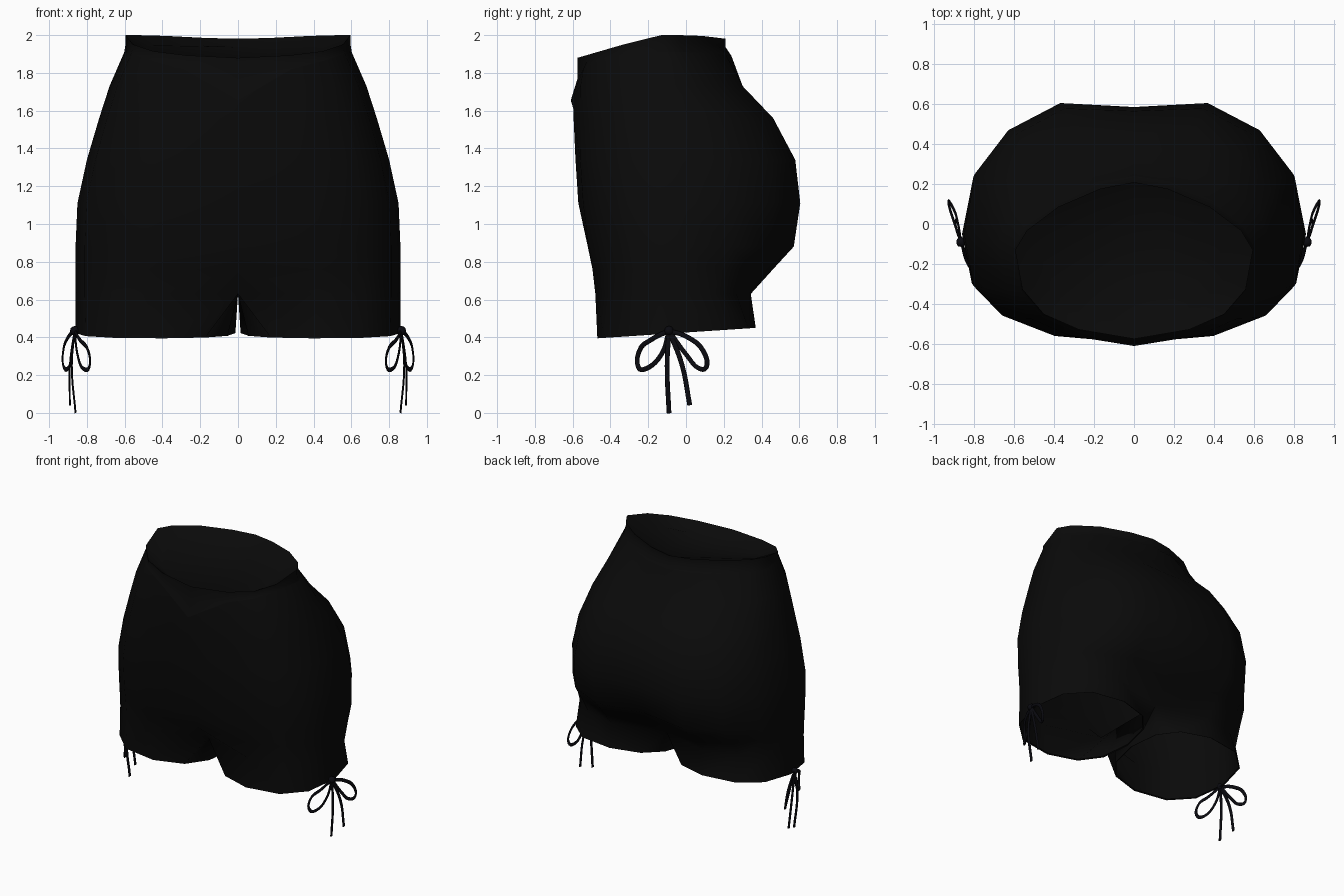
import bpy, bmesh, math
from mathutils import Vector

cube = bpy.data.objects.get("Cube")
if cube:
    bpy.data.objects.remove(cube)


def material(name, color):
    m = bpy.data.materials.new(name)
    m.use_nodes = True
    m.diffuse_color = color
    m.node_tree.nodes["Principled BSDF"].inputs["Base Color"].default_value = color
    return m


black = material("black fabric", (0.003, 0.003, 0.003, 1))
cord_black = material("blue black cord", (0.003, 0.003, 0.005, 1))
STEPS = 8


def rim_height(y):
    return 2.0 - 0.29 * max(0, -0.16 - y) - 0.12 * max(0, y - 0.05)


def half_ring(z, w, yf, yb, cf, cb, ym, ef, eb):
    """Half outline from front centre to back centre on the +x side."""
    pts = []
    for i in range(STEPS + 1):
        a = math.pi * i / STEPS
        c = math.cos(a)
        front = i <= STEPS // 2
        e = ef if front else eb
        k = min(1, 1.06 * abs(c) ** e)
        y = ym + ((yf if front else yb) - ym) * k
        x = w * abs(math.sin(a)) ** e
        if i == 0:
            x, y = 0, cf
        if i == STEPS:
            x, y = 0, cb
        pts.append(Vector((x, y, z)))
    return pts


def leg_ring(z, scale):
    """Closed leg outline: outer points first, then the inner thigh."""
    pts = []
    outer, inner = STEPS, 4
    for i in range(outer + inner):
        deg = -125 + 250 * i / outer if i <= outer else 125 + 110 * (i - outer) / inner
        a = math.radians(deg)
        c, s = math.cos(a), math.sin(a)
        x = 0.437 + 0.423 * scale * math.copysign(abs(c) ** 0.85, c)
        y = -0.05 + 0.42 * scale * math.copysign(abs(s) ** 0.85, s)
        pts.append(Vector((x, y, z + 0.066 * (y + 0.465))))
    return pts


def bridge(bm, a, b, closed=False):
    n = len(a)
    for i in range(n if closed else n - 1):
        j = (i + 1) % n
        bm.faces.new((a[i], a[j], b[j], b[i]))


def add_loop(bm, pts):
    return [bm.verts.new(p) for p in pts]


def finish(bm, name, mat, angle):
    bmesh.ops.recalc_face_normals(bm, faces=bm.faces)
    me = bpy.data.meshes.new(name)
    bm.to_mesh(me)
    bm.free()
    ob = bpy.data.objects.new(name, me)
    bpy.context.collection.objects.link(ob)
    me.materials.append(mat)
    bpy.ops.object.select_all(action="DESELECT")
    ob.select_set(True)
    bpy.context.view_layer.objects.active = ob
    bpy.ops.object.shade_smooth_by_angle(angle=math.radians(angle))
    return ob


def mirrored(ob):
    m = ob.modifiers.new("mirror", "MIRROR")
    m.use_clip = True
    m.merge_threshold = 0.0005


# Waistband outline: sloping rim and pointed lower edge
rim = half_ring(0, 0.595, -0.53, 0.19, -0.575, 0.21, -0.13, 0.8, 1.3)
for p in rim:
    p.z = rim_height(p.y)
lower = half_ring(0, 0.602, -0.545, 0.225, -0.61, 0.24, -0.12, 0.78, 1.25)
middle = []
for i, (p, t) in enumerate(zip(lower, rim)):
    p.z = min(1.655 + 0.58 * p.x, t.z - 0.05) if i < STEPS // 2 else t.z - 0.09
    middle.append(Vector((t.x, t.y, (t.z + p.z) / 2)))

# Waistband closed by a shallow dish, deepest near the front
bm = bmesh.new()
top = add_loop(bm, rim)
mid = add_loop(bm, middle)
bridge(bm, top, mid)
bridge(bm, mid, add_loop(bm, lower))
dish = add_loop(bm, [(p.x * 0.8, -0.2 + (p.y + 0.2) * 0.8, p.z - 0.05 + 0.03 * p.y)
                     for p in rim])
bridge(bm, top, dish)
bm.faces.new(dish)
mirrored(finish(bm, "waistband", black, 100))

# Shorts: hip rings from the waistband down to the crotch
rings = [lower]
for row in [
    (1.73, 0.68, -0.56, 0.31, -0.595, 0.30, -0.1, 0.78, 1.05),
    (1.56, 0.735, -0.56, 0.47, -0.595, 0.455, -0.07, 0.75, 0.93),
    (1.34, 0.80, -0.56, 0.585, -0.585, 0.565, -0.05, 0.73, 0.87),
    (1.11, 0.85, -0.545, 0.612, -0.57, 0.585, -0.05, 0.73, 0.87),
    (0.88, 0.86, -0.515, 0.577, -0.52, 0.51, -0.05, 0.73, 0.87),
    (0.76, 0.86, -0.495, 0.465, -0.49, 0.37, -0.05, 0.73, 0.85),
    (0.63, 0.86, -0.48, 0.345, -0.36, 0.24, -0.05, 0.73, 0.8),
]:
    rings.append(half_ring(*row))
for p, above in zip(rings[1], rings[0]):
    p.z = min(p.z, above.z - 0.05)

bm = bmesh.new()
loops = [add_loop(bm, r) for r in rings]
for a, b in zip(loops, loops[1:]):
    bridge(bm, a, b)

# Legs: crotch line down to the open hem with a narrow turned edge
crotch = add_loop(bm, [(0, 0.24 - 0.6 * i / 4, 0.63) for i in (1, 2, 3)])
leg = [loops[-1] + crotch]
for z, s in ((0.395, 1.0), (0.40, 0.98)):
    leg.append(add_loop(bm, leg_ring(z, s)))
for a, b in zip(leg, leg[1:]):
    bridge(bm, a, b, closed=True)
mirrored(finish(bm, "shorts", black, 80))

# Side bows: flat cords with two loops and two tails
FLAT = 0.4


def cord(name, points, side):
    cu = bpy.data.curves.new(name, "CURVE")
    cu.dimensions = "3D"
    cu.bevel_depth = 0.013
    cu.bevel_resolution = 1
    cu.resolution_u = 5
    cu.use_fill_caps = True
    sp = cu.splines.new("BEZIER")
    sp.bezier_points.add(len(points) - 1)
    for bp, (x, y, z) in zip(sp.bezier_points, points):
        bp.co = (side * x / FLAT, y, z)
        bp.handle_left_type = bp.handle_right_type = "AUTO"
    ob = bpy.data.objects.new(name, cu)
    ob.scale.x = FLAT
    cu.materials.append(cord_black)
    bpy.context.collection.objects.link(ob)


knot = (0.865, -0.09, 0.435)
cords = {
    "back_loop": [knot, (0.90, 0.01, 0.40), (0.925, 0.09, 0.33), (0.925, 0.11, 0.25),
                  (0.90, 0.07, 0.235), (0.88, 0.0, 0.31), knot],
    "front_loop": [knot, (0.84, -0.18, 0.39), (0.79, -0.25, 0.32), (0.785, -0.255, 0.25),
                   (0.82, -0.21, 0.235), (0.85, -0.13, 0.31), knot],
    "front_tail": [knot, (0.88, -0.10, 0.25), (0.86, -0.09, 0.0)],
    "back_tail": [knot, (0.89, -0.02, 0.25), (0.89, 0.02, 0.04)],
}
for side, word in ((1, "left"), (-1, "right")):
    for part, pts in cords.items():
        cord(word + "_bow_" + part, pts, side)
    bm = bmesh.new()
    bmesh.ops.create_icosphere(bm, subdivisions=2, radius=0.025)
    bmesh.ops.translate(bm, verts=bm.verts, vec=(side * knot[0], knot[1], knot[2]))
    finish(bm, word + "_bow_knot", cord_black, 60)
